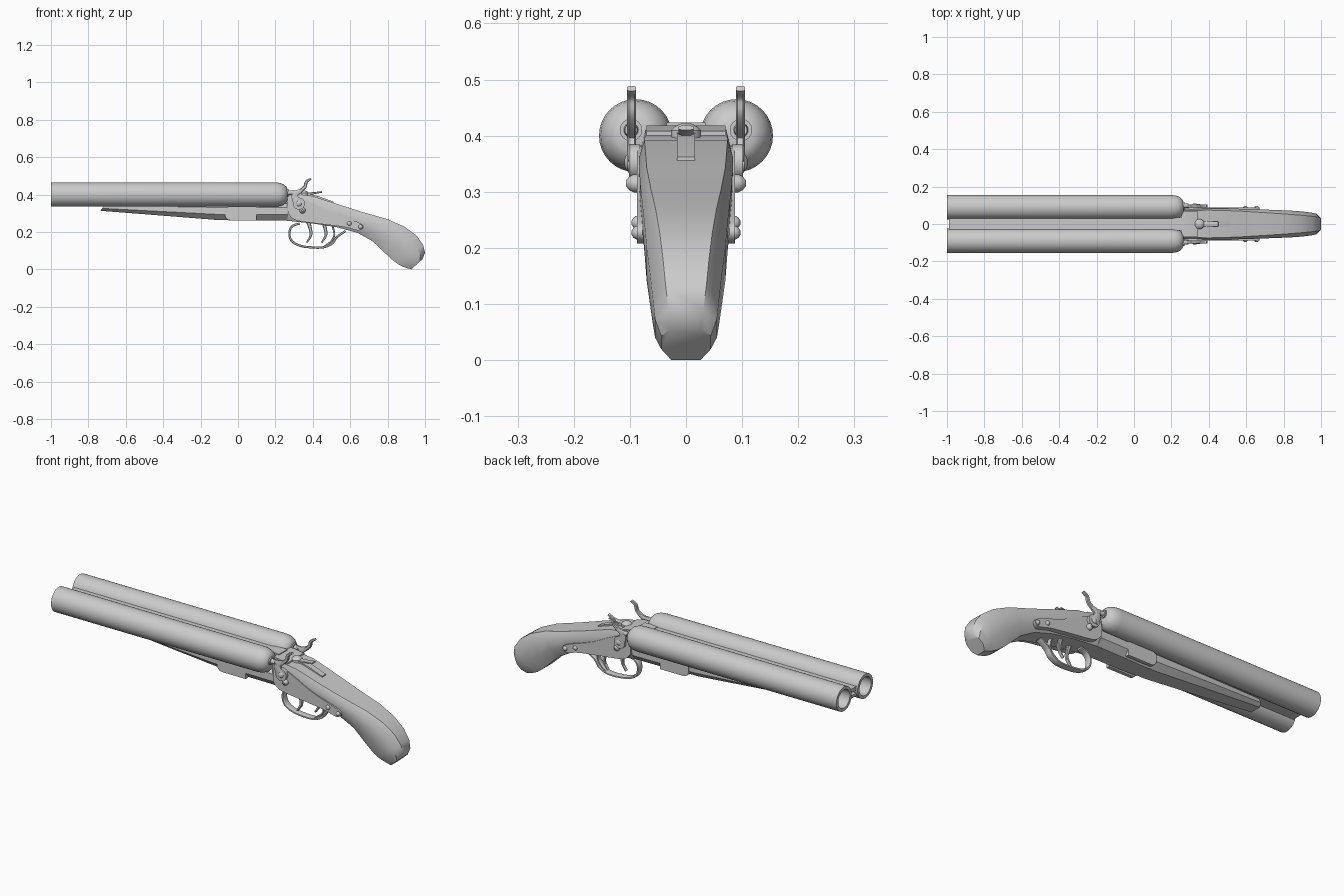
import bpy, bmesh, math
from mathutils import Vector


def make(name, verts, faces, angle=35):
    me = bpy.data.meshes.new(name)
    me.from_pydata(verts, [], faces)
    bm = bmesh.new()
    bm.from_mesh(me)
    bmesh.ops.remove_doubles(bm, verts=bm.verts, dist=1e-5)
    bmesh.ops.recalc_face_normals(bm, faces=bm.faces)
    bm.to_mesh(me)
    bm.free()
    ob = bpy.data.objects.new(name, me)
    bpy.context.collection.objects.link(ob)
    bpy.ops.object.select_all(action='DESELECT')
    ob.select_set(True)
    bpy.context.view_layer.objects.active = ob
    bpy.ops.object.shade_smooth_by_angle(angle=math.radians(angle))
    return ob


def bridge(name, rings, caps=True):
    n = len(rings[0])
    verts = [v for r in rings for v in r]
    faces = [(i * n + j, i * n + (j + 1) % n, (i + 1) * n + (j + 1) % n, (i + 1) * n + j)
             for i in range(len(rings) - 1) for j in range(n)]
    if caps:
        faces += [tuple(range(n)), tuple(range(len(verts) - n, len(verts)))]
    return make(name, verts, faces)


def loft(name, stations):
    # station: top x,z, bottom x,z, half widths at top, middle, bottom
    rings = []
    for tx, tz, bx, bz, wt, wm, wb in stations:
        half = [(wt, 1), (wm, .78), (wm, .35), (wb, 0)]
        sec = half + [(-w, t) for w, t in reversed(half)]
        rings.append([(bx + (tx - bx) * t, w, bz + (tz - bz) * t) for w, t in sec])
    return bridge(name, rings)


def prism(name, pts, y0, y1):
    return bridge(name, [[(x, y, z) for x, z in pts] for y in (y0, y1)])


def smooth(pts, steps=5):
    p = [Vector(q) for q in [pts[0]] + pts + [pts[-1]]]
    out = []
    for a, b, c, d in zip(p, p[1:], p[2:], p[3:]):
        for k in range(steps):
            t = k / steps
            out.append(.5 * (2 * b + (c - a) * t + (2 * a - 5 * b + 4 * c - d) * t * t
                             + (3 * b - a - 3 * c + d) * t ** 3))
    return out + [p[-1]]


def ribbon(name, path, y, w):
    # path point: x, z, half thickness
    pts = smooth([(a, b, c) for a, b, c in path])
    rings = []
    for i, p in enumerate(pts):
        d = pts[min(i + 1, len(pts) - 1)] - pts[max(i - 1, 0)]
        n = Vector((-d.y, d.x)).normalized() * p.z
        rings.append([(p.x + n.x * s, y + w * k, p.y + n.y * s)
                      for s, k in ((1, .6), (.6, 1), (-.6, 1), (-1, .6),
                                   (-1, -.6), (-.6, -1), (.6, -1), (1, -.6))])
    return bridge(name, rings)


def lathe(name, profile, origin, axis, seg=32):
    # profile: distance along axis, radius
    q = Vector((0, 0, 1)).rotation_difference(Vector(axis))
    rings = [[Vector(origin) + q @ Vector((r * math.cos(a), r * math.sin(a), h))
              for a in (2 * math.pi * k / seg for k in range(seg))] for h, r in profile]
    return bridge(name, rings, caps=False)


def dome(name, origin, axis, r, h, seg=16):
    lathe(name, [(-.01, r), (h * .4, r), (h * .75, r * .75), (h, r * .3), (h, 0)], origin, axis, seg)


# Grip, swept down to the rounded butt
loft("grip", [
    (.262, .41, .262, .26, .072, .080, .05), (.40, .392, .40, .245, .074, .084, .055),
    (.55, .343, .53, .225, .070, .082, .055), (.68, .302, .64, .195, .062, .078, .05),
    (.80, .268, .72, .150, .054, .074, .045), (.89, .228, .78, .093, .047, .070, .043),
    (.955, .180, .82, .055, .041, .064, .04), (.99, .130, .855, .028, .036, .059, .035),
    (1.0, .090, .885, .013, .031, .055, .03), (.987, .055, .926, .0, .028, .044, .026)])

# Receiver under the breech, and the tapering fore-end
loft("receiver", [(-.07, .352, -.05, .260, .05, .076, .045), (.10, .352, .10, .260, .05, .078, .048),
                  (.264, .352, .264, .260, .06, .080, .05)])
loft("fore_end", [(-.71, .350, -.735, .313, .045, .05, .03), (-.40, .350, -.40, .287, .05, .064, .038),
                  (-.10, .350, -.10, .263, .05, .074, .043), (-.04, .350, -.04, .263, .05, .074, .043)])
for s in (1, -1):
    arc = [(.1, .335), (.1, .262)] + [(-.04 + .03 * math.cos(a), .292 + .03 * math.sin(a))
           for a in (-math.pi / 2 - k * math.pi / 8 for k in range(5))] + [(-.07, .325), (-.05, .335)]
    prism("receiver_joint", arc, s * .06, s * .079)

# Ribs joining the barrels and the breech block between them
prism("top_rib", [(-.99, .40), (-.99, .42), (.25, .42), (.25, .40)], -.031, .031)
prism("lower_rib", [(-.99, .37), (-.99, .385), (.25, .385), (.25, .37)], -.032, .032)
prism("breech_block", [(.19, .34), (.19, .423), (.268, .423), (.268, .34)], -.035, .035)
prism("breech_plate", [(.255, .39), (.255, .418), (.29, .418), (.34, .408), (.34, .39)], -.07, .07)

# Top lever and tang strip
dome("lever_pivot", (.35, 0, .40), (0, 0, 1), .027, .022)
ribbon("lever_arm", [(.34, .405, .006), (.39, .406, .006), (.45, .414, .004)], 0, .013)
prism("tang", [(.36, .38), (.36, .408), (.43, .391), (.51, .362), (.51, .345)], -.016, .016)

for s in (1, -1):
    # Hollow barrel with rounded breech
    lathe("barrel", [(1.1, 0), (1.1, .049), (0, .049), (0, .065), (1.2, .065), (1.225, .062),
                     (1.245, .054), (1.258, .042), (1.264, .03), (1.264, 0)],
          (-1, s * .09, .40), (1, 0, 0))
    lathe("nipple", [(-.01, .02), (.008, .02), (.008, .013), (.03, .011), (.03, 0)],
          (.262, s * .098, .41), (1, 0, 0), 16)

    # Side lock plate
    plate = smooth([(.268, .30), (.272, .365), (.31, .382), (.38, .362), (.50, .302), (.64, .253),
                    (.672, .228), (.645, .208), (.57, .226), (.44, .243), (.31, .262), (.268, .30)], 4)
    prism("lock_plate", [(p.x, p.y) for p in plate[:-1]], s * .06, s * .0875)
    for x, z in ((.595, .245), (.655, .227)):
        dome("plate_screw", (x, s * .083, z), (0, s, 0), .012, .014)
    dome("lower_screw", (.345, s * .085, .315), (0, s, 0), .016, .022)

    # Hammer with pivot, striking nose and curled spur
    lathe("hammer_pivot", [(0, 0), (0, .032), (.02, .032), (.02, 0)], (.325, s * .082, .352), (0, s, 0), 20)
    dome("hammer_screw", (.325, s * .1, .352), (0, s, 0), .015, .01)
    ribbon("hammer", [(.325, .345, .024), (.306, .380, .019), (.308, .405, .016), (.335, .420, .011),
                      (.358, .442, .009), (.366, .468, .008), (.390, .484, .005)], s * .097, .008)
    ribbon("hammer_nose", [(.318, .402, .014), (.298, .410, .013), (.280, .412, .010)], s * .097, .008)

# Trigger guard
ribbon("trigger_guard", [(.33, .245, .006), (.292, .232, .006), (.275, .20, .006), (.285, .155, .006),
                         (.33, .127, .006), (.40, .117, .006), (.46, .119, .006), (.505, .140, .006),
                         (.528, .172, .006), (.575, .205, .006)], 0, .018)
ribbon("guard_brace", [(.46, .121, .005), (.498, .150, .005), (.515, .185, .005), (.505, .235, .005)], 0, .013)

# Two triggers
for x, y in ((.375, -.02), (.455, .02)):
    ribbon("trigger", [(x, .255, .011), (x + .012, .215, .009), (x + .014, .18, .007),
                       (x - .008, .143, .004)], y, .008)
